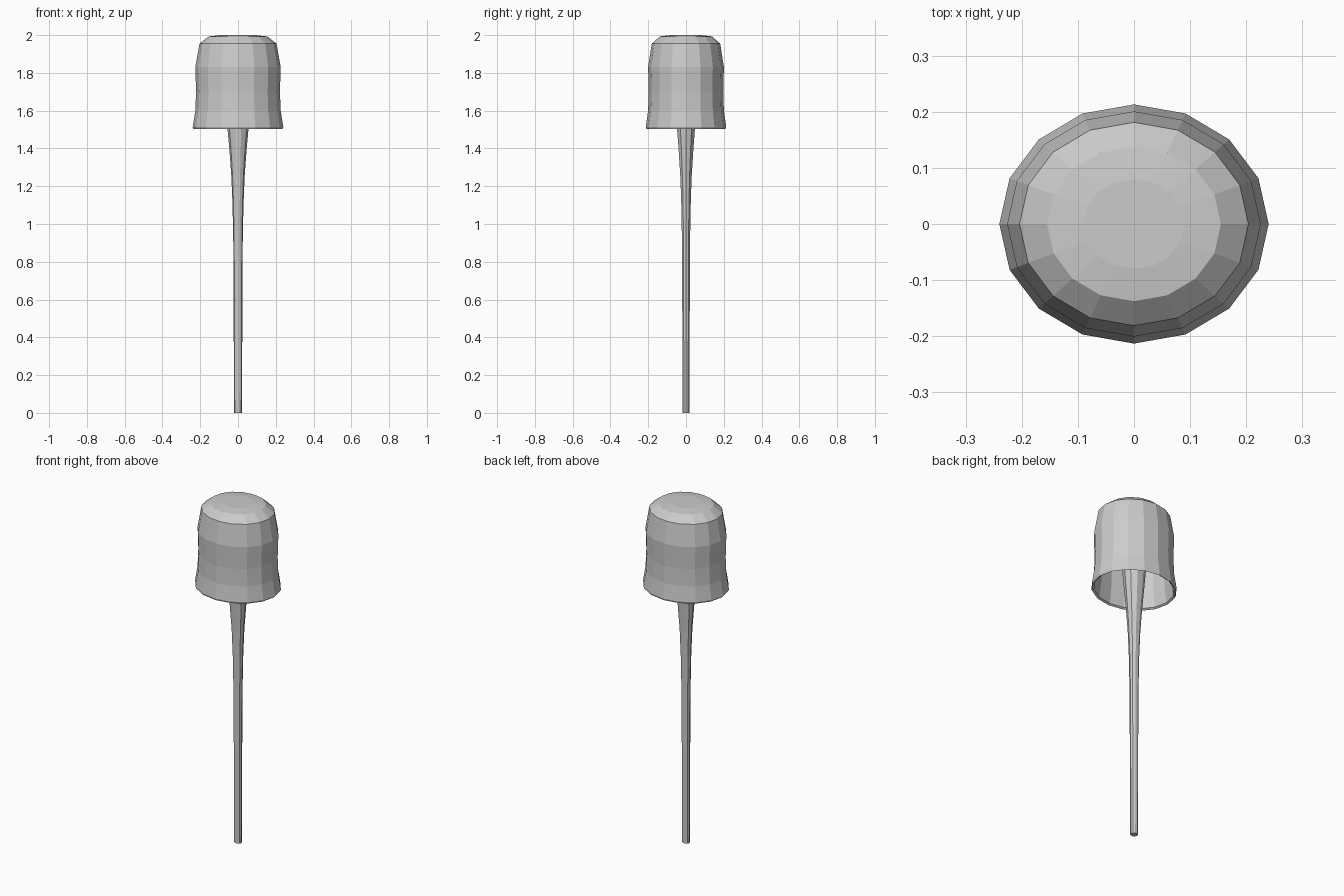
import bpy, bmesh
from math import cos, sin, tau

if "Cube" in bpy.data.objects:
    bpy.data.objects.remove(bpy.data.objects["Cube"])


def lathe(name, profile, sides, squash, close_start=False, close_end=False):
    """Revolve (radius, z) points into an oval, flat-faced body."""
    bm = bmesh.new()
    rings = [[bm.verts.new((r * cos(tau * i / sides), r * squash * sin(tau * i / sides), z))
              for i in range(sides)] for r, z in profile]
    for a, b in zip(rings, rings[1:]):
        for i in range(sides):
            j = (i + 1) % sides
            bm.faces.new((a[i], a[j], b[j], b[i]))
    if close_start:
        bm.faces.new(rings[0][::-1])
    if close_end:
        bm.faces.new(rings[-1])
    bmesh.ops.recalc_face_normals(bm, faces=bm.faces)
    mesh = bpy.data.meshes.new(name)
    bm.to_mesh(mesh)
    bm.free()
    obj = bpy.data.objects.new(name, mesh)
    bpy.context.collection.objects.link(obj)
    return obj


# Hollow bell-shaped cap: inner wall, flared rim, outer wall, flattened crown
cap_profile = [(0.08, 1.975), (0.145, 1.967), (0.19, 1.938), (0.211, 1.825),
               (0.208, 1.70), (0.212, 1.60), (0.225, 1.51),
               (0.236, 1.503), (0.24, 1.513), (0.226, 1.60), (0.222, 1.70),
               (0.226, 1.83), (0.204, 1.955), (0.155, 1.993), (0.09, 2.0)]
lathe("mushroom_cap", cap_profile, 16, 0.888, True, True)

# Slender stem flaring up into the cap
stem_profile = [(0.021, 0), (0.023, 0.5), (0.025, 0.9), (0.029, 1.1), (0.035, 1.25),
                (0.046, 1.4), (0.057, 1.52), (0.068, 1.65), (0.082, 1.8), (0.1, 1.97)]
lathe("mushroom_stem", stem_profile, 10, 0.9, True, True)
